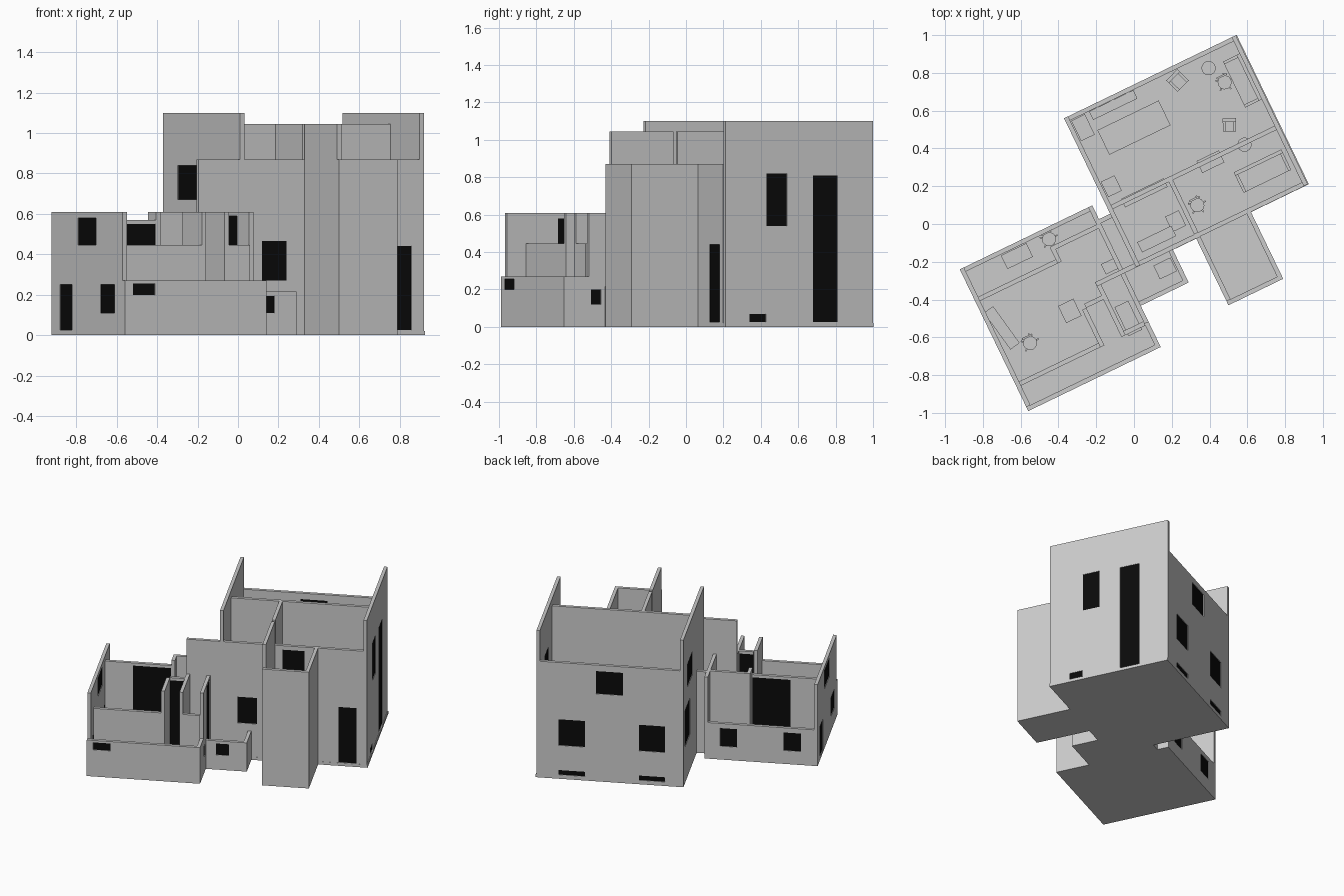
import bpy, bmesh, math
from mathutils import Matrix, Vector

if "Cube" in bpy.data.objects:
    bpy.data.objects.remove(bpy.data.objects["Cube"])

ANGLE = math.radians(25.8)          # whole house is turned on its plot
ROT = Matrix.Rotation(ANGLE, 4, 'Z')
T = 0.024                           # wall thickness
FLOOR = 0.022

black = bpy.data.materials.new("dark_glass")
black.diffuse_color = (0.003, 0.003, 0.003, 1)
black.use_nodes = True
black.node_tree.nodes["Principled BSDF"].inputs["Base Color"].default_value = black.diffuse_color


def finish(name, bm, matrix, mat=None):
    bmesh.ops.recalc_face_normals(bm, faces=bm.faces)
    me = bpy.data.meshes.new(name)
    bm.to_mesh(me)
    bm.free()
    ob = bpy.data.objects.new(name, me)
    bpy.context.collection.objects.link(ob)
    ob.matrix_world = matrix
    if mat:
        me.materials.append(mat)
    return ob


def box(name, a, b, mat=None):
    """Box between two corners in house coordinates."""
    bm = bmesh.new()
    bmesh.ops.create_cube(bm, size=1)
    for v in bm.verts:
        v.co = Vector([(p + q) / 2 + c * (q - p) for p, q, c in zip(a, b, v.co)])
    return finish(name, bm, ROT, mat)


def wall(name, axis, at, t0, t1, top, holes=(), z0=0.0):
    """Wall from at to at+T along axis, with openings (t0, t1, z0, z1) and dark panes."""
    def place(t, d, z):
        return (t, at + d, z) if axis == 'u' else (at + d, t, z)
    ts = sorted({t0, t1, *[x for h in holes for x in h[:2]]})
    zs = sorted({z0, top, *[x for h in holes for x in h[2:]]})
    bm = bmesh.new()
    grid = [[bm.verts.new(place(t, 0, z)) for z in zs] for t in ts]
    for i in range(len(ts) - 1):
        for j in range(len(zs) - 1):
            tc, zc = (ts[i] + ts[i + 1]) / 2, (zs[j] + zs[j + 1]) / 2
            if not any(h[0] < tc < h[1] and h[2] < zc < h[3] for h in holes):
                bm.faces.new((grid[i][j], grid[i + 1][j], grid[i + 1][j + 1], grid[i][j + 1]))
    ext = bmesh.ops.extrude_face_region(bm, geom=bm.faces[:])
    moved = [e for e in ext['geom'] if isinstance(e, bmesh.types.BMVert)]
    bmesh.ops.translate(bm, verts=moved, vec=Vector(place(0, T, 0)) - Vector(place(0, 0, 0)))
    bmesh.ops.delete(bm, geom=[v for v in bm.verts if not v.link_faces], context='VERTS')
    bmesh.ops.recalc_face_normals(bm, faces=bm.faces)
    bmesh.ops.dissolve_limit(bm, angle_limit=0.01, verts=bm.verts, edges=bm.edges)
    finish(name, bm, ROT)
    for k, h in enumerate(holes):
        box(f"{name}_pane_{k}", place(h[0], 0.004, h[2]), place(h[1], T - 0.004, h[3]), black)


# Floor slabs
for name, u0, u1, v0, v1 in [("hall_floor", -0.09, 0.925, -0.213, 0.665),
                             ("annex_floor", 0.263, 0.585, -0.605, -0.213),
                             ("wing_floor", -0.935, -0.156, -0.648, 0.185),
                             ("porch_floor", -0.156, 0.126, -0.405, -0.213),
                             ("link_floor", -0.156, -0.09, -0.213, 0.10)]:
    box(name, (u0, v0, 0), (u1, v1, FLOOR))

# Tall hall
wall("hall_left_wall", 'v', -0.09, -0.21, 0.665, 1.10,
     [(0.27, 0.50, 0.67, 0.84), (0.38, 0.60, 0.27, 0.54)])
wall("hall_right_wall", 'v', 0.92 - T, -0.21, 0.665, 1.10,
     [(0.033, 0.155, 0.54, 0.82), (0.31, 0.456, 0.025, 0.81), (-0.067, 0.03, 0.025, 0.07)])
wall("hall_back_wall", 'u', 0.665 - T, -0.09 + T, 0.92 - T, 0.87,
     [(0.325, 0.51, 0.655, 0.825), (0.585, 0.77, 0.25, 0.445), (0.035, 0.215, 0.25, 0.445),
      (0.5851, 0.7701, 0.03, 0.065), (0.0351, 0.2151, 0.03, 0.065)])
wall("hall_front_wall", 'u', -0.212, -0.32, 0.92 - T, 0.87,
     [(0.03, 0.165, 0.27, 0.465), (0.34, 0.49, 0.55, 0.84), (0.725, 0.85, 0.025, 0.44)])
wall("hall_cross_partition", 'u', 0.12, -0.09 + T, 0.92 - T, 1.045)
wall("hall_long_partition", 'v', 0.263, -0.188, 0.12, 1.045)

# Right annex
wall("annex_left_wall", 'v', 0.263, -0.605 + T, -0.212, 1.045)
wall("annex_right_wall", 'v', 0.585 - T, -0.605, -0.212, 0.87)
wall("annex_front_wall", 'u', -0.605, 0.263, 0.585 - T, 0.87)

# Low wing outer walls
wall("wing_left_wall", 'v', -0.935, -0.648 + T, 0.185, 0.61,
     [(-0.32, -0.115, 0.445, 0.58), (-0.046, 0.09, 0.025, 0.25), (-0.53, -0.37, 0.11, 0.25)])
wall("wing_front_wall", 'u', -0.648, -0.935, -0.156, 0.27, [(-0.89, -0.77, 0.20, 0.255)])
wall("wing_back_wall", 'u', 0.185 - T, -0.935 + T, -0.156 - T, 0.27,
     [(-0.38, -0.265, 0.10, 0.235), (-0.82, -0.70, 0.10, 0.235)])
wall("wing_right_low_wall", 'v', -0.156 - T, -0.648 + T, -0.50, 0.27)
wall("wing_right_tall_wall", 'v', -0.156 - T, -0.50, 0.185, 0.61,
     [(-0.36, -0.235, FLOOR, 0.59), (-0.49, -0.43, 0.12, 0.20)])
wall("link_wall", 'u', 0.08, -0.156, -0.09, 0.61)

# Wing inner walls
wall("back_room_partition", 'u', -0.012, -0.935 + T, -0.455, 0.57, [(-0.72, -0.46, FLOOR, 0.55)])
wall("back_room_side", 'v', -0.455, -0.012, 0.06, 0.61)
wall("back_room_step", 'u', 0.06, -0.455, -0.156 - T, 0.61)
wall("front_partition", 'u', -0.51, -0.935 + T, -0.437, 0.445)
wall("closet_wall", 'v', -0.445, -0.51, -0.29, 0.61)
wall("closet_door_wall", 'u', -0.29, -0.445 + T, -0.32, 0.61, [(-0.42, -0.325, FLOOR, 0.59)])
wall("bath_side_wall", 'v', -0.32, -0.51, -0.212, 0.61)
wall("bath_front_wall", 'u', -0.51, -0.32 + T, -0.156 - T, 0.445)

# Porch
wall("porch_front_wall", 'u', -0.405, -0.156, 0.126, 0.215, [(-0.085, 0.004, 0.11, 0.195)])
wall("porch_right_wall", 'v', 0.126 - T, -0.405 + T, -0.212, 0.215)


# Furniture helpers: parts are placed around a plan position, with an extra turn
def part(name, at, turn, centre, size, round_sides=0):
    bm = bmesh.new()
    if round_sides:
        bmesh.ops.create_cone(bm, cap_ends=True, segments=round_sides,
                              radius1=0.5, radius2=0.5, depth=1)
    else:
        bmesh.ops.create_cube(bm, size=1)
    bmesh.ops.scale(bm, vec=size, verts=bm.verts)
    bmesh.ops.translate(bm, vec=centre, verts=bm.verts)
    m = Matrix.Translation((*at, FLOOR)) @ Matrix.Rotation(ANGLE + math.radians(turn), 4, 'Z')
    finish(name, bm, m)


def block(name, at, w, d, h, turn=0):
    part(name, at, turn, (0, 0, h / 2), (w, d, h))


def table(name, at, w, d, h=0.11, turn=0):
    part(name + "_top", at, turn, (0, 0, h), (w, d, 0.012))
    for sx in (-1, 1):
        for sy in (-1, 1):
            part(name + "_leg", at, turn, (sx * (w / 2 - 0.01), sy * (d / 2 - 0.01), h / 2),
                 (0.01, 0.01, h))


def seat(name, at, w, d, turn=0):
    part(name + "_base", at, turn, (0, 0, 0.03), (w, d, 0.06))
    part(name + "_back", at, turn, (0, d / 2 - 0.01, 0.065), (w, 0.02, 0.13))
    for s in (-1, 1):
        part(name + "_arm", at, turn, (s * (w / 2 - 0.008), 0, 0.045), (0.016, d, 0.09))


def round_chair(name, at, turn=0):
    part(name + "_seat", at, turn, (0, 0, 0.07), (0.075, 0.075, 0.012), 12)
    part(name + "_stem", at, turn, (0, 0, 0.035), (0.012, 0.012, 0.07), 8)
    part(name + "_back", at, turn, (0, 0.036, 0.11), (0.06, 0.01, 0.07))
    for k in range(5):
        part(name + "_foot", at, turn + 72 * k, (0.025, 0, 0.006), (0.05, 0.008, 0.008))


# Hall furniture
block("rug", (0.10, 0.57), 0.44, 0.24, 0.004)
table("dining_table", (0.0, 0.51), 0.36, 0.145)
block("cabinet", (-0.27, 0.51), 0.08, 0.12, 0.12)
block("back_shelf", (-0.11, 0.63), 0.26, 0.05, 0.12)
block("corner_cabinet", (-0.12, 0.20), 0.08, 0.09, 0.12)
seat("armchair", (0.23, 0.76), 0.085, 0.085, 20)
seat("sofa", (0.575, 0.76), 0.27, 0.10, -90)
seat("desk_seat", (0.505, 0.525), 0.07, 0.07, -25)
seat("couch", (0.68, 0.28), 0.28, 0.12)
table("side_desk", (0.405, 0.33), 0.13, 0.07)
for p in [(0.395, 0.825), (0.585, 0.42)]:
    part("round_table", p, 0, (0, 0, 0.05), (0.075, 0.075, 0.10), 20)
for p in [(0.48, 0.75), (0.335, 0.10), (-0.45, -0.08), (-0.55, -0.63)]:
    round_chair("swivel_chair", p)
block("counter", (0.055, 0.165), 0.25, 0.05, 0.12)
block("low_unit", (0.12, -0.08), 0.20, 0.06, 0.10)
block("stool", (0.22, 0.015), 0.08, 0.09, 0.08)

# Wing and porch furniture
block("porch_chest", (0.165, -0.235), 0.10, 0.08, 0.08)
block("basin", (-0.13, -0.225), 0.07, 0.06, 0.10)
table("back_room_table", (-0.62, -0.17), 0.15, 0.08)
table("small_table", (-0.34, -0.46), 0.09, 0.10)
block("living_rug", (-0.37, -0.63), 0.33, 0.13, 0.004)
block("long_bench", (-0.70, -0.55), 0.06, 0.24, 0.08, 10)
block("bath_tub", (-0.03, -0.50), 0.08, 0.17, 0.09)
